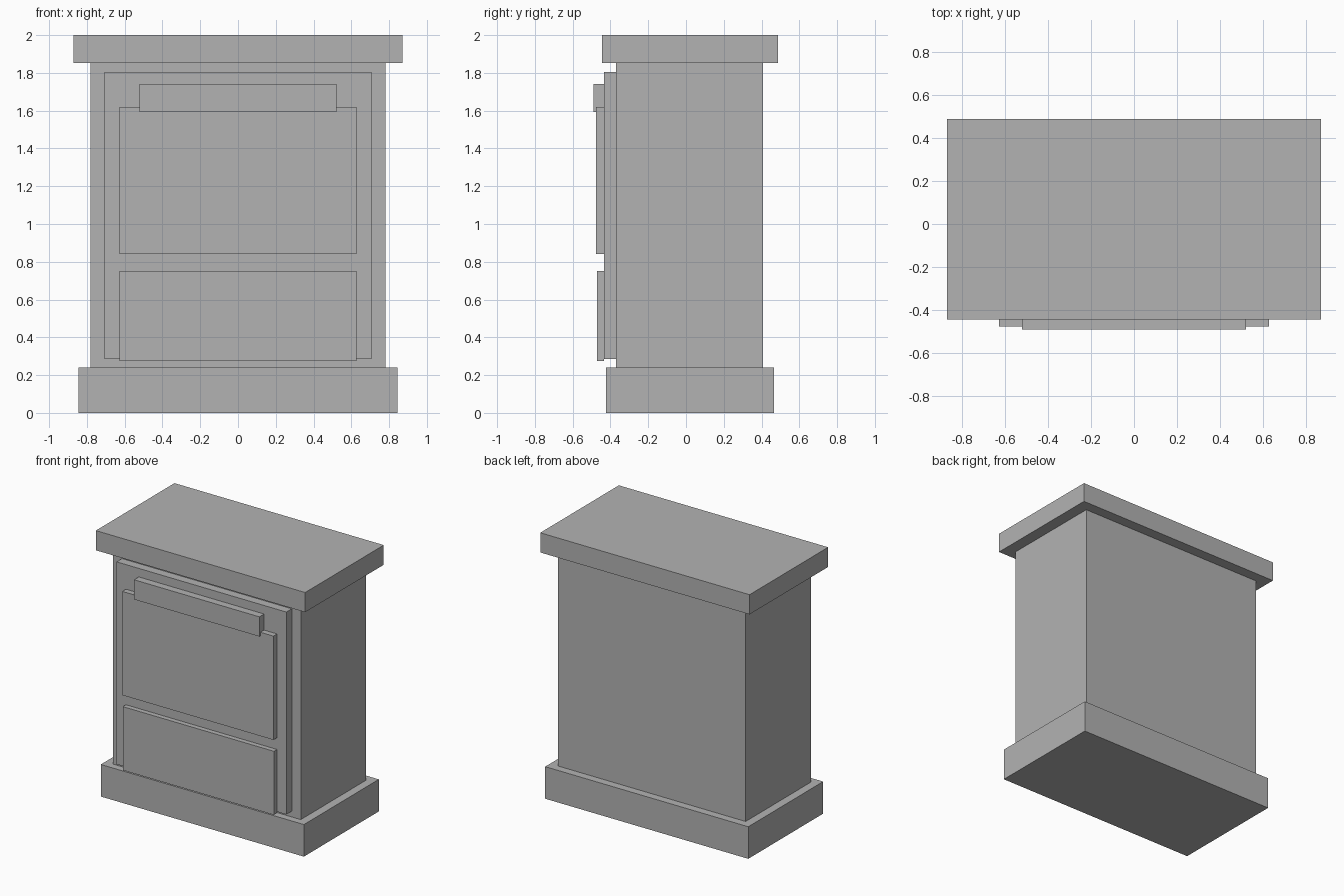
import bpy
import bmesh

cube = bpy.data.objects.get("Cube")
if cube:
    bpy.data.objects.remove(cube, do_unlink=True)

# Single plain grey finish
grey = bpy.data.materials.new("plain_grey")
grey.use_nodes = True
colour = (0.45, 0.45, 0.45, 1.0)
grey.diffuse_color = colour
grey.node_tree.nodes["Principled BSDF"].inputs["Base Color"].default_value = colour


def box(name, half_width, y0, y1, z0, z1):
    """Flat-sided block centred on x, spanning the given depth and height."""
    mesh = bpy.data.meshes.new(name)
    bm = bmesh.new()
    bmesh.ops.create_cube(bm, size=1)
    for v in bm.verts:
        v.co.x *= 2 * half_width
        v.co.y = y0 if v.co.y < 0 else y1
        v.co.z = z0 if v.co.z < 0 else z1
    bm.to_mesh(mesh)
    bm.free()
    mesh.materials.append(grey)
    obj = bpy.data.objects.new(name, mesh)
    bpy.context.collection.objects.link(obj)
    return obj


BODY_FRONT, FRAME_FRONT = -0.37, -0.434
BASE_TOP, SLAB_BOTTOM = 0.241, 1.852

# Carcass: plinth, body and overhanging top
box("plinth", 0.844, -0.423, 0.466, 0, BASE_TOP)
box("body", 0.781, BODY_FRONT, 0.407, BASE_TOP, SLAB_BOTTOM)
box("top_slab", 0.87, -0.445, 0.488, SLAB_BOTTOM, 2)

# Front: raised frame carrying the door, lower drawer and handle bar
box("front_frame", 0.706, FRAME_FRONT, BODY_FRONT, 0.284, 1.805)
box("door_panel", 0.628, -0.477, FRAME_FRONT, 0.84, 1.62)
box("lower_drawer", 0.628, -0.471, FRAME_FRONT, 0.274, 0.752)
box("handle_bar", 0.521, -0.49, FRAME_FRONT, 1.593, 1.741)
